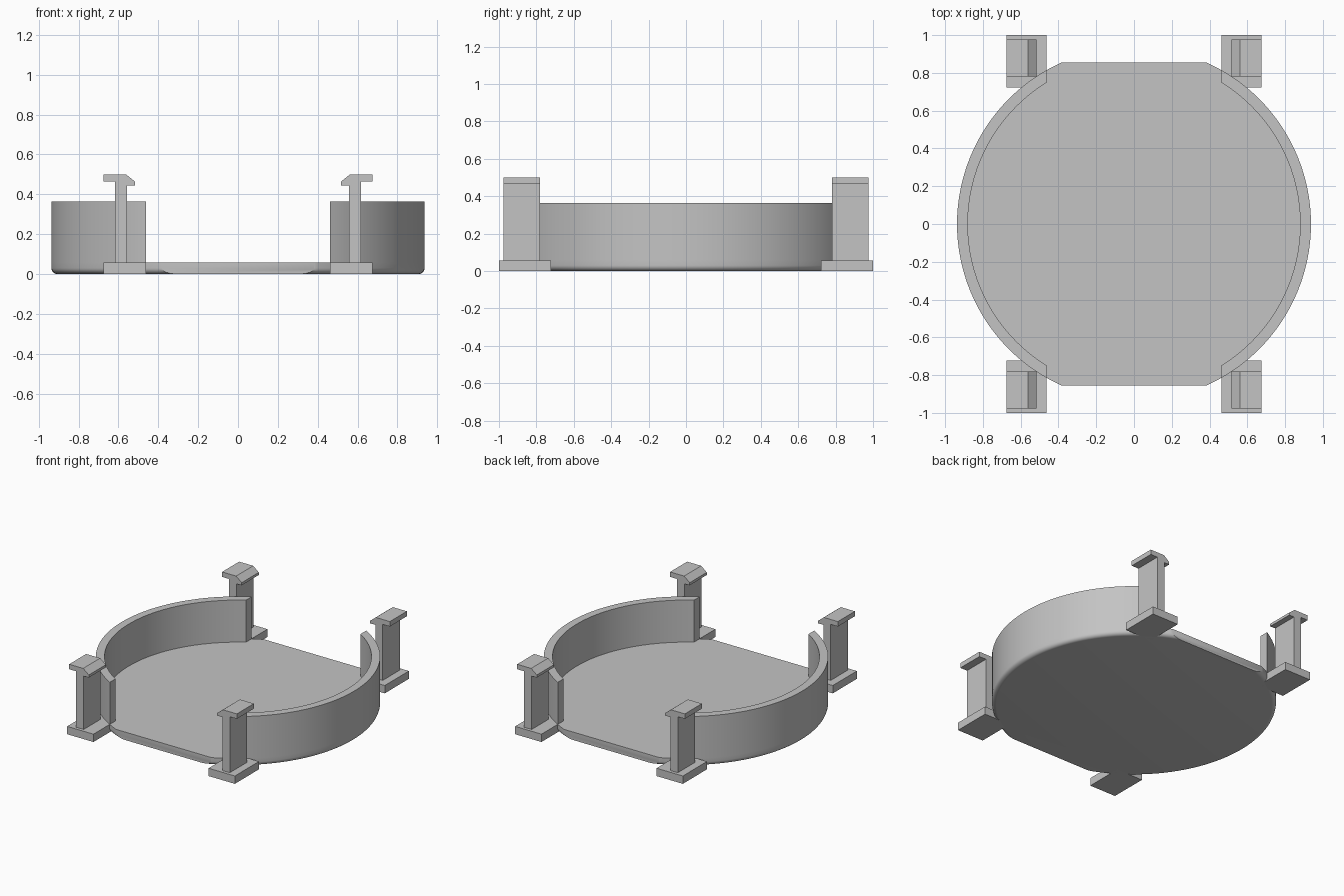
import bpy, bmesh, math
from mathutils import Matrix

cube = bpy.data.objects.get("Cube")
if cube:
    bpy.data.objects.remove(cube, do_unlink=True)

RADIUS, INNER = 0.937, 0.88
FLOOR_Z, RIM_Z = 0.058, 0.364
FILLET = 0.03
FLAT_Y, WALL_X = 0.855, 0.461

grey = bpy.data.materials.new("plain grey")
grey.use_nodes = True
grey.diffuse_color = (0.55, 0.55, 0.55, 1)
grey.node_tree.nodes["Principled BSDF"].inputs["Base Color"].default_value = (0.55, 0.55, 0.55, 1)


def finish(name, bm, smooth=False):
    bmesh.ops.recalc_face_normals(bm, faces=bm.faces)
    mesh = bpy.data.meshes.new(name)
    bm.to_mesh(mesh)
    bm.free()
    mesh.materials.append(grey)
    obj = bpy.data.objects.new(name, mesh)
    bpy.context.collection.objects.link(obj)
    if smooth:
        bpy.ops.object.select_all(action='DESELECT')
        obj.select_set(True)
        bpy.context.view_layer.objects.active = obj
        bpy.ops.object.shade_smooth_by_angle(angle=math.radians(30))
    return obj


def revolve(profile, closed, steps=128):
    bm = bmesh.new()
    verts = [bm.verts.new((r, 0, z)) for r, z in profile]
    pairs = list(zip(verts, verts[1:]))
    if closed:
        pairs.append((verts[-1], verts[0]))
    edges = [bm.edges.new(p) for p in pairs]
    bmesh.ops.spin(bm, geom=verts + edges, axis=(0, 0, 1), cent=(0, 0, 0),
                   angle=math.tau, steps=steps)
    bmesh.ops.remove_doubles(bm, verts=bm.verts, dist=1e-5)
    return bm


def slice_off(bm, co, normal):
    """Remove everything on the normal side and cap the cut."""
    geom = bm.verts[:] + bm.edges[:] + bm.faces[:]
    cut = bmesh.ops.bisect_plane(bm, geom=geom, plane_co=co, plane_no=normal,
                                 clear_outer=True)["geom_cut"]
    edges = [e for e in cut if isinstance(e, bmesh.types.BMEdge)]
    bmesh.ops.holes_fill(bm, edges=edges, sides=0)


# Floor disc with a rounded lower edge and flat front and back
profile = [(RADIUS, FLOOR_Z)]
for i in range(7):
    a = math.pi / 2 * i / 6
    profile.append((RADIUS - FILLET + FILLET * math.cos(a),
                    FILLET - FILLET * math.sin(a)))
bm = revolve(profile, closed=False)
bmesh.ops.holes_fill(bm, edges=[e for e in bm.edges if e.is_boundary], sides=0)
for side in (-1, 1):
    slice_off(bm, (0, side * FLAT_Y, 0), (0, side, 0))
finish("floor", bm, smooth=True)

# Curved side walls, open at front and back
ring = [(INNER, FLOOR_Z), (RADIUS, FLOOR_Z), (RADIUS, RIM_Z), (INNER, RIM_Z)]
for side, label in ((1, "left"), (-1, "right")):
    bm = revolve(ring, closed=True)
    slice_off(bm, (side * WALL_X, 0, 0), (-side, 0, 0))
    finish(label + "_wall", bm, smooth=True)


def extrude_outline(name, outline, y0, y1, sx, sy):
    """Extrude an x-z outline along y, mirrored into one corner."""
    bm = bmesh.new()
    face = bm.faces.new([bm.verts.new((x, y0, z)) for x, z in outline])
    new = bmesh.ops.extrude_face_region(bm, geom=[face])["geom"]
    bmesh.ops.translate(bm, vec=(0, y1 - y0, 0),
                        verts=[v for v in new if isinstance(v, bmesh.types.BMVert)])
    bmesh.ops.transform(bm, matrix=Matrix.Diagonal((sx, sy, 1, 1)), verts=bm.verts)
    finish(name, bm)


# Foot pad and hooked clip post at each corner
PAD = [(0.463, 0), (0.675, 0), (0.675, 0.057), (0.463, 0.057)]
CLIP = [(0.558, 0.057), (0.618, 0.057), (0.618, 0.464), (0.675, 0.464),
        (0.675, 0.5), (0.562, 0.5), (0.517, 0.464), (0.517, 0.445), (0.558, 0.445)]
for sx, side in ((1, "left"), (-1, "right")):
    for sy, end in ((-1, "front"), (1, "back")):
        extrude_outline(f"{end}_{side}_pad", PAD, 0.723, 1.0, sx, sy)
        extrude_outline(f"{end}_{side}_clip", CLIP, 0.781, 0.977, sx, sy)
